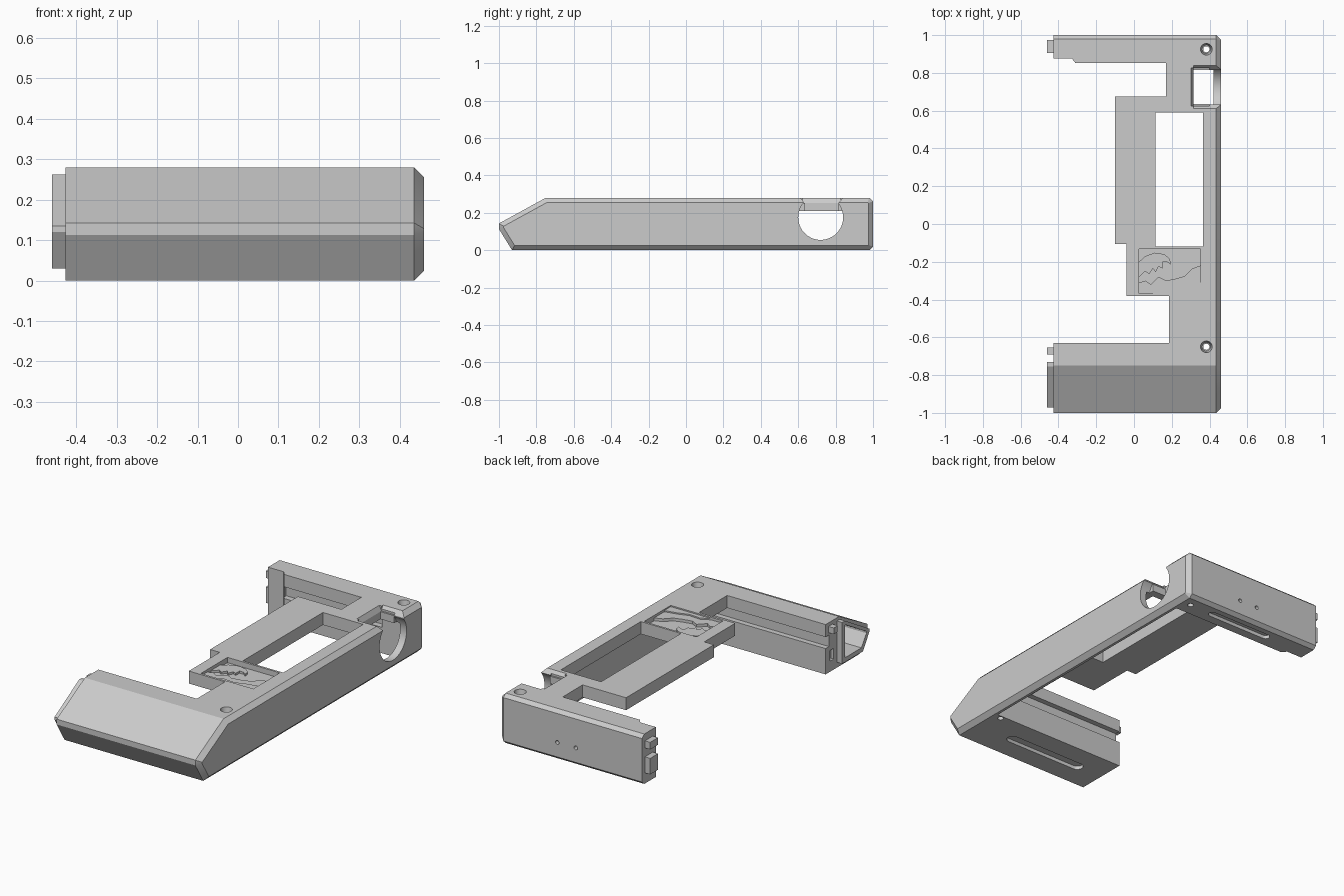
import bpy, bmesh, math
from mathutils import Vector

if "Cube" in bpy.data.objects:
    bpy.data.objects.remove(bpy.data.objects["Cube"], do_unlink=True)

grey = bpy.data.materials.new("matte grey")
grey.use_nodes = True
grey.diffuse_color = (0.6, 0.6, 0.6, 1)
grey.node_tree.nodes["Principled BSDF"].inputs["Base Color"].default_value = (0.6, 0.6, 0.6, 1)


def place(axis, a, b, d):
    """Lift a 2D outline point into space along the chosen axis."""
    return {"x": (d, a, b), "y": (a, d, b), "z": (a, b, d)}[axis]


def finish(name, bm):
    bmesh.ops.recalc_face_normals(bm, faces=bm.faces)
    mesh = bpy.data.meshes.new(name)
    bm.to_mesh(mesh)
    bm.free()
    mesh.materials.append(grey)
    ob = bpy.data.objects.new(name, mesh)
    bpy.context.collection.objects.link(ob)
    return ob


def prism(name, pts, axis, lo, hi, end_bevel=0):
    bm = bmesh.new()
    cap = bm.faces.new([bm.verts.new(place(axis, a, b, lo)) for a, b in pts])
    ext = bmesh.ops.extrude_face_region(bm, geom=[cap])["geom"]
    verts = [v for v in ext if isinstance(v, bmesh.types.BMVert)]
    bmesh.ops.translate(bm, verts=verts, vec=Vector(place(axis, 0, 0, hi - lo)))
    bmesh.ops.recalc_face_normals(bm, faces=bm.faces)
    if end_bevel:
        edges = [e for e in bm.edges if all(v in verts for v in e.verts)]
        bmesh.ops.bevel(bm, geom=edges, offset=end_bevel, segments=1, affect="EDGES")
    return finish(name, bm)


def rect(a0, a1, b0, b1):
    return [(a0, b0), (a1, b0), (a1, b1), (a0, b1)]


def box(name, x, y, z):
    return prism(name, rect(*x, *y), "z", *z)


def circle(a, b, r, n=32):
    return [(a + r * math.cos(math.tau * i / n), b + r * math.sin(math.tau * i / n))
            for i in range(n)]


def capsule(x0, x1, y, r, n=8):
    right = [(x1 + r * math.sin(math.pi * i / n), y - r * math.cos(math.pi * i / n))
             for i in range(n + 1)]
    return right + [(x0 + x1 - x, 2 * y - v) for x, v in right]


def cone(name, x, y, z0, z1, r0, r1, n=32):
    bm = bmesh.new()
    low, high = ([bm.verts.new((a, b, z)) for a, b in circle(x, y, r, n)]
                 for z, r in ((z0, r0), (z1, r1)))
    bm.faces.new(low)
    bm.faces.new(high)
    for i in range(n):
        j = (i + 1) % n
        bm.faces.new((low[i], low[j], high[j], high[i]))
    return finish(name, bm)


def cut(cutter, *targets):
    for ob in targets:
        mod = ob.modifiers.new("cut", "BOOLEAN")
        mod.operation = "DIFFERENCE"
        mod.solver = "EXACT"
        mod.object = cutter
        bpy.context.view_layer.objects.active = ob
        bpy.ops.object.modifier_apply(modifier=mod.name)
    bpy.data.objects.remove(cutter, do_unlink=True)


TOP, PLATE = 0.28, 0.21

# Main shell: side profile with a pointed front, chamfered on the outer side
shell = prism("shell", [(-0.93, 0), (-1, 0.113), (-1, 0.143), (-0.75, TOP), (0.98, TOP),
                        (1, 0.262), (1, 0.018), (0.98, 0)], "x", -0.427, 0.46, 0.025)

# Stepped open side between the front block and the back arm
cut(prism("open_side", [(-1, -0.63), (0.185, -0.63), (0.185, -0.38), (-0.04, -0.38),
                        (-0.04, -0.105), (-0.1, -0.105), (-0.1, 0.675), (0.17, 0.675),
                        (0.17, 0.852), (-0.31, 0.852), (-0.33, 0.877), (-1, 0.877)],
          "z", -1, 1), shell)

# Hollow underside, leaving the top plate and a thin outer wall
cut(box("underside", (-1, 0.42), (-0.63, 0.852), (-1, PLATE)), shell)

# Long window
cut(box("window", (0.115, 0.365), (-0.12, 0.59), (0.1, 1)), shell)

# Round side port and the flared pocket over it
cut(prism("port", circle(0.72, 0.175, 0.12, 64), "x", 0.4, 0.6), shell)
cut(box("port_pocket", (0.315, 0.6), (0.635, 0.815), (0.19, 0.4)), shell)
cut(prism("port_flare", [(0.61, 0.281), (0.84, 0.281), (0.815, 0.252), (0.635, 0.252)],
          "x", 0.315, 0.6), shell)
cut(prism("port_flare_inner", [(0.3, 0.281), (0.4, 0.281), (0.4, 0.252), (0.315, 0.252)],
          "y", 0.625, 0.825), shell)

# Rail grooves on the facing sides of block and arm
cut(box("front_groove", (-1, 0.42), (-0.66, -0.6), (0.145, PLATE)), shell)
cut(box("back_groove", (-0.32, 0.3), (0.8, 0.885), (0.145, PLATE)), shell)

# Screw holes with countersinks
for y in (0.925, -0.65):
    cut(prism("screw_hole", circle(0.383, y, 0.016, 24), "z", -1, 1), shell)
    cut(cone("countersink", 0.383, y, 0.23, 0.2801, 0.022, 0.031), shell)

# Two pin holes in the back wall
for x in (0.10, -0.015):
    cut(prism("pin_hole", circle(x, 0.1, 0.011, 16), "y", 0.96, 1.1), shell)

# Shallow rounded slots for feet underneath
cut(prism("front_foot_slot", capsule(-0.26, 0.19, -0.78, 0.032), "z", -0.1, 0.02), shell)
cut(prism("back_foot_slot", capsule(-0.14, 0.23, 0.925, 0.022), "z", -0.1, 0.02), shell)

# Hollow joining lip at the end of the front block
lip = prism("front_joining_lip", [(-0.915, 0.03), (-0.972, 0.12), (-0.972, 0.135), (-0.755, 0.262),
                                  (-0.73, 0.262), (-0.73, 0.03)], "x", -0.46, -0.42)
cut(prism("lip_hollow", [(-0.9, 0.055), (-0.945, 0.12), (-0.945, 0.13), (-0.76, 0.238),
                         (-0.755, 0.238), (-0.755, 0.055)], "x", -0.6, -0.3), shell, lip)
cut(box("latch_slot", (-0.5, -0.41), (-0.7, -0.67), (0.06, 0.12)), shell)

# Small joining tabs
box("front_tab", (-0.46, -0.41), (-0.69, -0.655), (0.225, 0.26))
box("back_upper_tab", (-0.46, -0.41), (0.905, 0.975), (0.2, 0.24))
box("back_lower_tab", (-0.46, -0.41), (0.905, 0.975), (0.06, 0.15))

# Recessed panel with a wave relief
FLOOR = 0.25
cut(box("panel_recess", (0.027, 0.352), (-0.367, -0.132), (FLOOR, 1)), shell)
prism("wave_crest", [(0.027, -0.2), (0.06, -0.17), (0.11, -0.152), (0.16, -0.16), (0.19, -0.185),
                     (0.195, -0.215), (0.175, -0.2), (0.15, -0.2), (0.15, -0.235), (0.13, -0.225),
                     (0.115, -0.255), (0.1, -0.235), (0.08, -0.265), (0.06, -0.25),
                     (0.027, -0.28)], "z", FLOOR - 0.01, 0.262)
prism("wave_swell", [(0.027, -0.367), (0.352, -0.367), (0.352, -0.22), (0.31, -0.235),
                     (0.27, -0.275), (0.22, -0.29), (0.17, -0.3), (0.13, -0.28), (0.09, -0.32),
                     (0.06, -0.3), (0.027, -0.31)], "z", FLOOR - 0.01, 0.266)
prism("wave_foreground", [(0.1, -0.367), (0.352, -0.367), (0.352, -0.31), (0.28, -0.325),
                          (0.22, -0.345), (0.15, -0.34)], "z", FLOOR - 0.01, 0.273)

# Smooth the round holes, keep all edges sharp
bpy.ops.object.select_all(action="DESELECT")
shell.select_set(True)
bpy.context.view_layer.objects.active = shell
bpy.ops.object.shade_smooth_by_angle(angle=math.radians(25))
